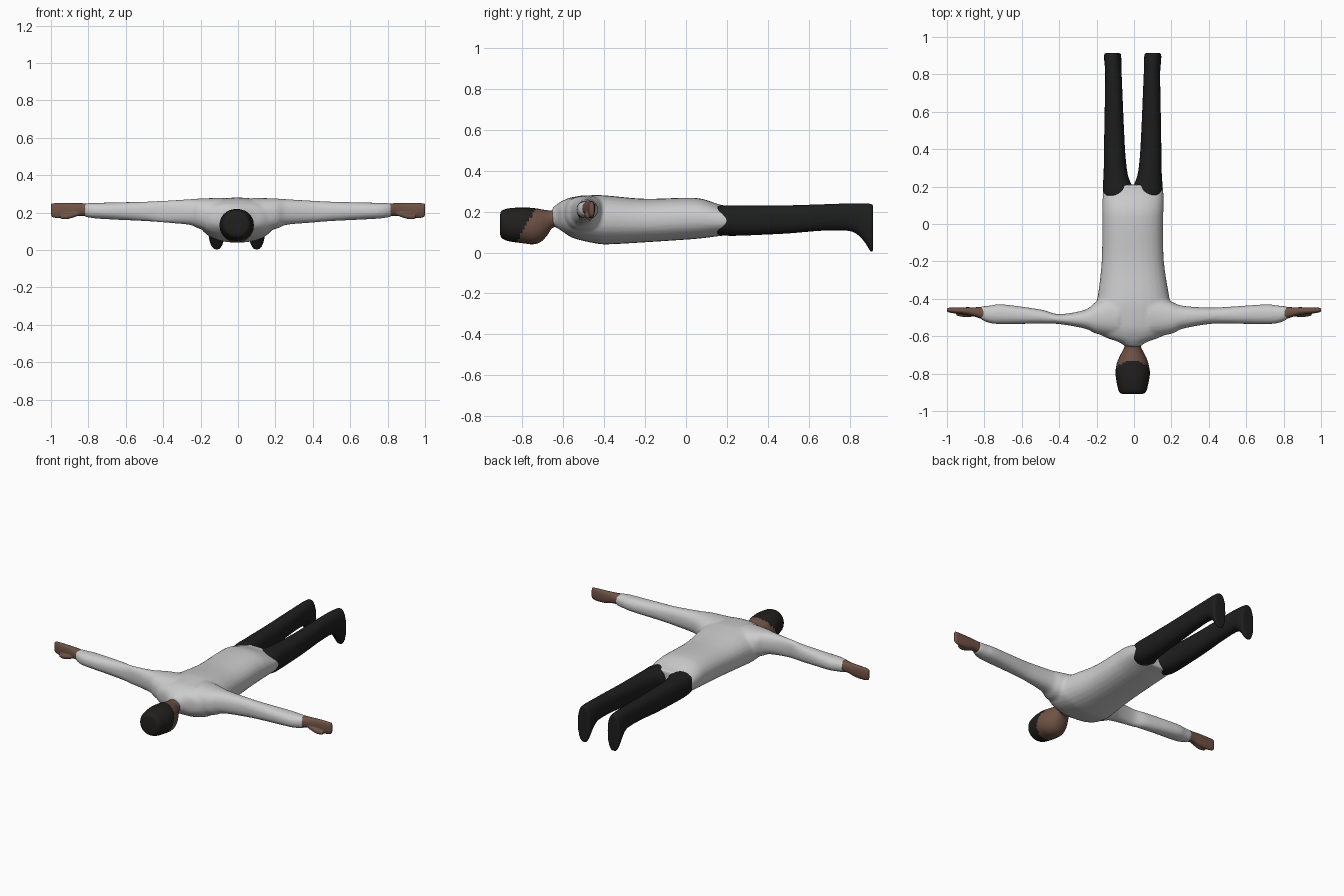
import bpy, bmesh, math

N = 28     # points around a cross-section
STEPS = 5  # smooth steps between given sections


def material(name, rgb):
    m = bpy.data.materials.new(name)
    m.diffuse_color = (*rgb, 1)
    return m


CLOTH = material("light_cloth", (0.55, 0.55, 0.55))
DARK = material("dark_cloth", (0.012, 0.013, 0.012))
SKIN = material("skin", (0.16, 0.085, 0.06))
HAIR = material("hair", (0.015, 0.014, 0.013))


def spline(p0, p1, p2, p3, t):
    return [b + 0.5 * t * (c - a + t * (2*a - 5*b + 4*c - d + t * (3*(b - c) + d - a)))
            for a, b, c, d in zip(p0, p1, p2, p3)]


def loft(bm, axis, secs, sx=1, power=2.3):
    """Skin through sections (position, low/high across, low/high in z)."""
    rows, last = [], len(secs) - 1
    for i in range(last):
        q = [secs[max(0, min(last, i + k))] for k in (-1, 0, 1, 2)]
        rows += [spline(*q, s / STEPS) for s in range(STEPS)]
    rows.append(secs[-1])
    rings = []
    for t, a0, a1, z0, z1 in rows:
        ring = []
        for k in range(N):
            c, s = math.cos(2*math.pi*k/N), math.sin(2*math.pi*k/N)
            u = math.copysign(abs(c) ** (2/power), c)
            v = math.copysign(abs(s) ** (2/power), s)
            a, z = (a0 + a1)/2 + u*(a1 - a0)/2, (z0 + z1)/2 + v*(z1 - z0)/2
            ring.append(bm.verts.new((a, t, z) if axis == "y" else (sx*t, a, z)))
        rings.append(ring)
    for r, q in zip(rings, rings[1:]):
        for k in range(N):
            bm.faces.new((r[k], r[(k+1) % N], q[(k+1) % N], q[k]))
    bm.faces.new(rings[0])
    bm.faces.new(rings[-1])


def finish(bm, name, mats, fuse=0, smooth=0):
    bmesh.ops.recalc_face_normals(bm, faces=bm.faces)
    me = bpy.data.meshes.new(name)
    bm.to_mesh(me)
    bm.free()
    ob = bpy.data.objects.new(name, me)
    bpy.context.collection.objects.link(ob)
    for m in mats:
        me.materials.append(m)
    me.polygons.foreach_set("use_smooth", [len(p.vertices) == 4 for p in me.polygons])
    if fuse:
        r = ob.modifiers.new("fuse", "REMESH")
        r.mode, r.voxel_size, r.use_smooth_shade = "VOXEL", fuse, True
        s = ob.modifiers.new("soften", "SMOOTH")
        s.factor, s.iterations = 0.5, smooth
    return ob


# shirt: torso lying face down, fused with both sleeves
bm = bmesh.new()
loft(bm, "y", [
    (-0.655, -0.045, 0.035, 0.13, 0.215),
    (-0.63, -0.085, 0.07, 0.12, 0.237),
    (-0.60, -0.165, 0.15, 0.10, 0.255),
    (-0.55, -0.21, 0.20, 0.07, 0.272),
    (-0.45, -0.21, 0.20, 0.046, 0.281),
    (-0.38, -0.193, 0.187, 0.04, 0.278),
    (-0.20, -0.173, 0.16, 0.05, 0.263),
    (0.0, -0.17, 0.155, 0.063, 0.268),
    (0.08, -0.17, 0.158, 0.07, 0.262),
    (0.16, -0.167, 0.158, 0.08, 0.236),
    (0.21, -0.162, 0.152, 0.085, 0.226)])
for sx in (1, -1):
    pinch = 0.035 if sx < 0 else 0
    loft(bm, "x", [
        (0.08, -0.61, -0.37, 0.09, 0.28),
        (0.20, -0.587, -0.415, 0.112, 0.276),
        (0.26, -0.56, -0.437 - pinch * 0.6, 0.135, 0.272),
        (0.40, -0.535, -0.447 - pinch, 0.147, 0.264),
        (0.50, -0.533, -0.443 - pinch * 0.4, 0.155, 0.259),
        (0.70, -0.535, -0.43, 0.165, 0.254),
        (0.77, -0.53, -0.436, 0.17, 0.252),
        (0.82, -0.51, -0.441, 0.178, 0.251)], sx)
finish(bm, "shirt", [CLOTH], 0.009, 4)

# hands: thin, edge-up, with a thumb along the lower side
for sx, side in ((1, "right"), (-1, "left")):
    bm = bmesh.new()
    loft(bm, "x", [
        (0.79, -0.517, -0.444, 0.18, 0.25),
        (0.85, -0.496, -0.445, 0.183, 0.251),
        (0.90, -0.485, -0.445, 0.172, 0.252),
        (0.96, -0.478, -0.446, 0.17, 0.252),
        (0.993, -0.472, -0.448, 0.176, 0.25),
        (1.0, -0.467, -0.452, 0.186, 0.245)], sx)
    loft(bm, "x", [
        (0.85, -0.495, -0.468, 0.185, 0.21),
        (0.91, -0.497, -0.468, 0.166, 0.198),
        (0.95, -0.489, -0.472, 0.168, 0.19)], sx)
    finish(bm, "hand_" + side, [SKIN], 0.004, 2)

# trousers and shoes: two legs fused, toes pointing down
bm = bmesh.new()
for s in (1, -1):
    def leg(t, inner, outer, z0, z1):
        a, b = sorted((s*inner - 0.007, s*outer - 0.007))
        return (t, a, b, z0, z1)
    loft(bm, "y", [
        leg(0.15, -0.01, 0.155, 0.088, 0.228),
        leg(0.20, 0.002, 0.16, 0.082, 0.231),
        leg(0.26, 0.025, 0.156, 0.082, 0.23),
        leg(0.36, 0.038, 0.154, 0.086, 0.23),
        leg(0.50, 0.046, 0.152, 0.093, 0.231),
        leg(0.66, 0.053, 0.149, 0.106, 0.236),
        leg(0.78, 0.058, 0.147, 0.107, 0.24),
        leg(0.83, 0.060, 0.148, 0.093, 0.241),
        leg(0.87, 0.060, 0.152, 0.055, 0.241),
        leg(0.90, 0.062, 0.153, 0.008, 0.239),
        leg(0.914, 0.064, 0.151, -0.002, 0.238)])
finish(bm, "trousers", [DARK], 0.007, 2)

# head and neck: face looks down, hair over crown and back
bm = bmesh.new()
loft(bm, "y", [
    (-0.60, -0.07, 0.055, 0.125, 0.235),
    (-0.65, -0.052, 0.038, 0.122, 0.208),
    (-0.68, -0.062, 0.048, 0.082, 0.207),
    (-0.71, -0.078, 0.064, 0.052, 0.212),
    (-0.75, -0.093, 0.078, 0.04, 0.218),
    (-0.80, -0.099, 0.085, 0.046, 0.22),
    (-0.86, -0.09, 0.075, 0.054, 0.217),
    (-0.895, -0.08, 0.065, 0.066, 0.208),
    (-0.907, -0.066, 0.051, 0.082, 0.194),
    (-0.91, -0.04, 0.025, 0.105, 0.165)], power=2.1)
for f in bm.faces:
    c = f.calc_center_median()
    f.material_index = int(c.y < -0.735 - 0.6 * (0.21 - c.z))
finish(bm, "head", [SKIN, HAIR])
